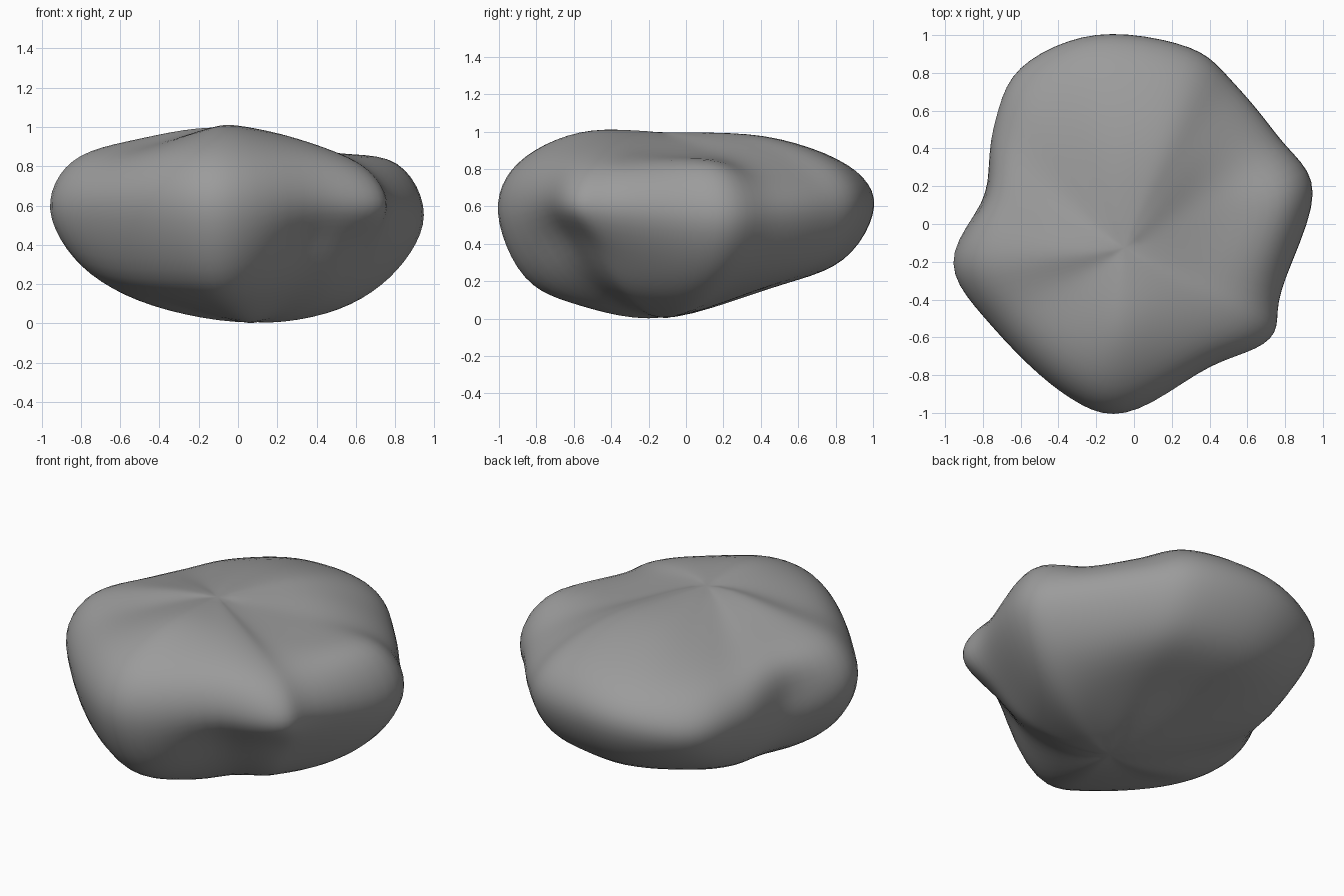
import bpy, bmesh
from mathutils import Vector
from math import exp

if "Cube" in bpy.data.objects:
    bpy.data.objects.remove(bpy.data.objects["Cube"])

TOP = Vector((-0.05, -0.13, 1.0))
BOTTOM = Vector((0.08, -0.12, 0.0))

# One row per meridian: rim x, y, z | crown z | shoulder ratio, z | keel ratio, z | belly z
ROWS = [
    (0.96, 0.17, 0.55, 0.88, 0.86, 0.82, 0.84, 0.27, 0.07),
    (0.78, -0.36, 0.58, 0.90, 0.86, 0.80, 0.80, 0.31, 0.09),
    (0.73, -0.61, 0.60, 0.93, 0.86, 0.80, 0.80, 0.41, 0.14),
    (0.41, -0.76, 0.62, 0.97, 0.88, 0.84, 0.86, 0.40, 0.13),
    (-0.05, -1.01, 0.57, 1.00, 0.88, 0.83, 0.84, 0.23, 0.07),
    (-0.38, -0.90, 0.58, 0.97, 0.87, 0.84, 0.84, 0.22, 0.08),
    (-0.75, -0.55, 0.58, 0.92, 0.86, 0.81, 0.85, 0.23, 0.10),
    (-0.97, -0.21, 0.58, 0.94, 0.87, 0.83, 0.84, 0.29, 0.09),
    (-0.79, 0.17, 0.55, 0.93, 0.92, 0.82, 0.88, 0.28, 0.09),
    (-0.75, 0.50, 0.58, 0.90, 0.88, 0.79, 0.85, 0.28, 0.11),
    (-0.61, 0.83, 0.57, 0.91, 0.87, 0.78, 0.84, 0.32, 0.14),
    (-0.20, 1.01, 0.60, 0.96, 0.88, 0.81, 0.85, 0.31, 0.16),
    (0.30, 0.94, 0.60, 0.98, 0.88, 0.83, 0.85, 0.31, 0.16),
    (0.54, 0.74, 0.57, 0.95, 0.87, 0.78, 0.85, 0.29, 0.13),
    (0.77, 0.46, 0.55, 0.90, 0.87, 0.76, 0.84, 0.27, 0.10),
]

# Local dents: centre, radius, push
DENTS = [
    ((0.34, -0.74, 0.42), 0.16, (-0.01, 0.05, 0.01)),
    ((0.28, 0.05, 0.93), 0.24, (0, 0, -0.02)),
    ((-0.81, 0.11, 0.65), 0.09, (0.03, 0, -0.01)),
]


def spline(p, t):
    a, b, c, d = p
    return 0.5 * (2 * b + (c - a) * t + (2 * a - 5 * b + 4 * c - d) * t * t
                  + (3 * b - a - 3 * c + d) * t ** 3)


def meridian(row):
    x, y, z, crown, fu, zu, fl, zl, belly = row

    def at(pole, f, h):
        return Vector((pole.x + (x - pole.x) * f, pole.y + (y - pole.y) * f, h))
    return [at(TOP, 0.5, crown), at(TOP, fu, zu), Vector((x, y, z)),
            at(BOTTOM, fl, zl), at(BOTTOM, 0.5, belly)]


def dent(p):
    out = p.copy()
    for c, r, push in DENTS:
        out += Vector(push) * exp(-((p - Vector(c)).length / r) ** 2)
    return out


# Densify around the rock, then from top to bottom
cage = [meridian(r) for r in ROWS]
n, STEP = len(cage), 6
columns = []
for i in range(n):
    for s in range(STEP):
        columns.append([spline([cage[(i + k) % n][j] for k in (-1, 0, 1, 2)], s / STEP)
                        for j in range(5)])
m = len(columns)

bm = bmesh.new()
top, bottom = bm.verts.new(TOP), bm.verts.new(BOTTOM)
grid = []
for i, col in enumerate(columns):
    opp = columns[(i + m // 2) % m]
    pts = [opp[0], TOP] + col + [BOTTOM, opp[-1]]
    line = [spline(pts[k - 1:k + 3], s / STEP)
            for k in range(1, len(pts) - 2) for s in range(STEP)][1:]
    grid.append([bm.verts.new(dent(p)) for p in line])
for i in range(m):
    a, b = grid[i], grid[(i + 1) % m]
    bm.faces.new((top, a[0], b[0]))
    bm.faces.new((bottom, b[-1], a[-1]))
    for j in range(len(a) - 1):
        bm.faces.new((a[j], a[j + 1], b[j + 1], b[j]))
bmesh.ops.recalc_face_normals(bm, faces=bm.faces)

mesh = bpy.data.meshes.new("rock")
bm.to_mesh(mesh)
bm.free()
mesh.shade_smooth()
rock = bpy.data.objects.new("rock", mesh)
bpy.context.collection.objects.link(rock)

# Soften the radial creases
soften = rock.modifiers.new("soften", 'SMOOTH')
soften.factor, soften.iterations = 0.5, 8

# Dark stone
stone = bpy.data.materials.new("stone")
stone.diffuse_color = (0.33, 0.33, 0.33, 1)
stone.use_nodes = True
stone.node_tree.nodes["Principled BSDF"].inputs["Base Color"].default_value = stone.diffuse_color
mesh.materials.append(stone)
